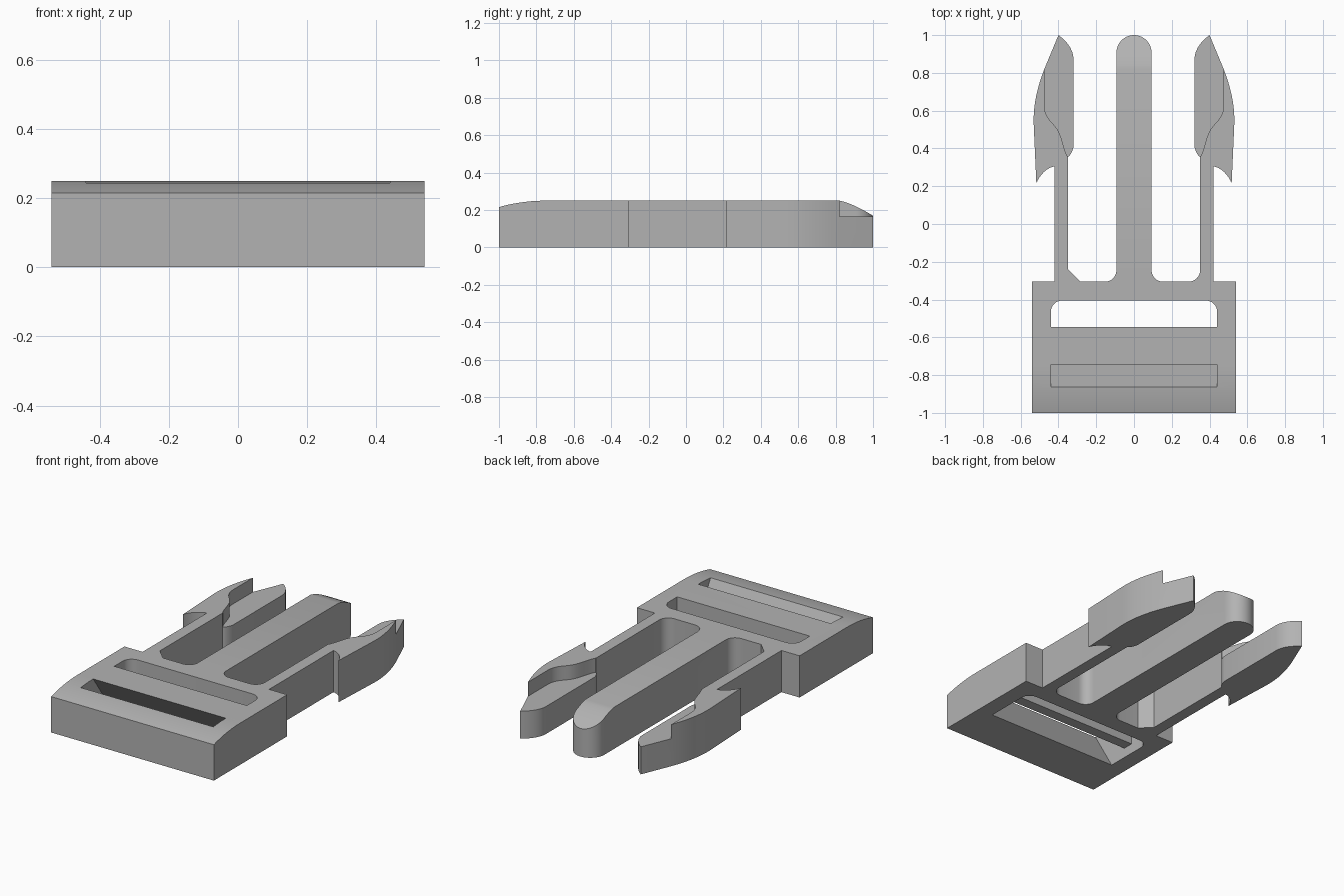
import bpy, bmesh
from math import sin, cos, radians
from mathutils import Vector

if "Cube" in bpy.data.objects:
    bpy.data.objects.remove(bpy.data.objects["Cube"])

TOP = 0.25      # full height
LOW = 0.165     # height of the latch recess floor


def arc(cx, cy, r, start, end, n=8):
    angles = [radians(start + (end - start) * i / n) for i in range(n + 1)]
    return [(cx + r * cos(a), cy + r * sin(a)) for a in angles]


def spline(a, b, c, d, n=8):
    """Cubic curve from a to d, with handles b and c."""
    a, b, c, d = map(Vector, (a, b, c, d))
    ts = [i / n for i in range(n + 1)]
    return [tuple(a * (1 - t) ** 3 + b * 3 * t * (1 - t) ** 2
                  + c * 3 * t * t * (1 - t) + d * t ** 3) for t in ts]


def prism(name, outline, lo, hi, axis="z"):
    """Extrude an xy outline along z, or a yz outline along x."""
    bm = bmesh.new()
    place = (lambda p: (p[0], p[1], lo)) if axis == "z" else (lambda p: (lo, p[0], p[1]))
    face = bm.faces.new([bm.verts.new(place(p)) for p in outline])
    moved = bmesh.ops.extrude_face_region(bm, geom=[face])["geom"]
    shift = Vector((0, 0, hi - lo)) if axis == "z" else Vector((hi - lo, 0, 0))
    bmesh.ops.translate(bm, vec=shift, verts=[v for v in moved if isinstance(v, bmesh.types.BMVert)])
    bmesh.ops.recalc_face_normals(bm, faces=bm.faces)
    mesh = bpy.data.meshes.new(name)
    bm.to_mesh(mesh)
    bm.free()
    obj = bpy.data.objects.new(name, mesh)
    bpy.context.collection.objects.link(obj)
    return obj


def cut(target, tool, operation="DIFFERENCE"):
    tool.hide_render = True
    mod = target.modifiers.new(tool.name, "BOOLEAN")
    mod.operation, mod.object, mod.solver = operation, tool, "EXACT"
    bpy.context.view_layer.objects.active = target
    bpy.ops.object.modifier_apply(modifier=mod.name)
    bpy.data.objects.remove(tool)


def mirrored(points):
    return [(-x, y) for x, y in reversed(points)]


def half_outline(root):
    """Plan of one half, from the frame's front corner to the prong tip."""
    frame = [(0.54, -1), (0.54, -0.305), (0.42, -0.305)]
    barb = spline((0.42, 0.305), (0.46, 0.30), (0.50, 0.26), (0.517, 0.215))
    outer = spline((0.531, 0.53), (0.535, 0.63), (0.51, 0.73), (0.475, 0.82))
    tip = spline((0.40, 1), (0.365, 0.975), (0.32, 0.93), (0.32, 0.87))
    heel = spline((0.32, 0.41), (0.325, 0.385), (0.335, 0.365), (0.35, 0.355))
    prong_root = arc(0.153, -0.245, 0.06, 270, 180)
    prong_tip = arc(0, 0.907, 0.093, 0, 90, 12)
    return frame + barb + outer + tip + heel + root + prong_root + prong_tip


# One moulded body: plan outline trimmed by the side profile
round_root = arc(0.29, -0.245, 0.06, 0, -90)
chamfer_root = [(0.35, -0.24), (0.285, -0.305)]
left, right = half_outline(round_root), half_outline(chamfer_root)
body = prism("buckle_body", left + mirrored(right)[1:], 0, 0.3)
nose = spline((0.82, TOP), (0.88, 0.238), (0.95, 0.20), (1.001, 0.168))
front_edge = spline((-0.75, TOP), (-0.86, TOP), (-0.95, 0.23), (-1.001, 0.215))
profile = [(-1.001, -0.01), (1.001, -0.01)] + nose[::-1] + front_edge
cut(body, prism("side_profile", profile, -0.6, 0.6, "x"), "INTERSECT")

# Rear strap slot, rounded on its back corners
slot_half = [(0.44, -0.545)] + arc(0.38, -0.465, 0.06, 0, 90)
cut(body, prism("rear_slot", slot_half + mirrored(slot_half), -0.1, 0.4))

# Slanted front slot, which opens under the cross bar
slant = [(-0.872, 0.26), (-0.751, 0.26), (-0.61, 0.06), (-0.50, 0.06),
         (-0.50, -0.01), (-0.715, -0.01)]
cut(body, prism("front_slot", slant, -0.44, 0.44, "x"))

# Lowered inner step on each latch head
step = [(0.6, 0.82), (0.475, 0.82)]
step += spline((0.475, 0.63), (0.475, 0.56), (0.43, 0.54), (0.405, 0.50))
step += spline((0.405, 0.50), (0.38, 0.46), (0.375, 0.40), (0.352, 0.356))[1:]
step += [(0.25, 0.356), (0.25, 1.1), (0.6, 1.1)]
cut(body, prism("left_step", step, LOW, 0.4))
cut(body, prism("right_step", mirrored(step), LOW, 0.4))

# Grey plastic
grey = bpy.data.materials.new("grey plastic")
grey.use_nodes = True
color = (0.45, 0.45, 0.45, 1)
grey.diffuse_color = color
grey.node_tree.nodes["Principled BSDF"].inputs["Base Color"].default_value = color
body.data.materials.clear()
body.data.materials.append(grey)
for poly in body.data.polygons:
    poly.material_index = 0

# Smooth curves, sharp edges
bpy.ops.object.select_all(action="DESELECT")
body.select_set(True)
bpy.context.view_layer.objects.active = body
bpy.ops.object.shade_smooth_by_angle(angle=radians(25))
